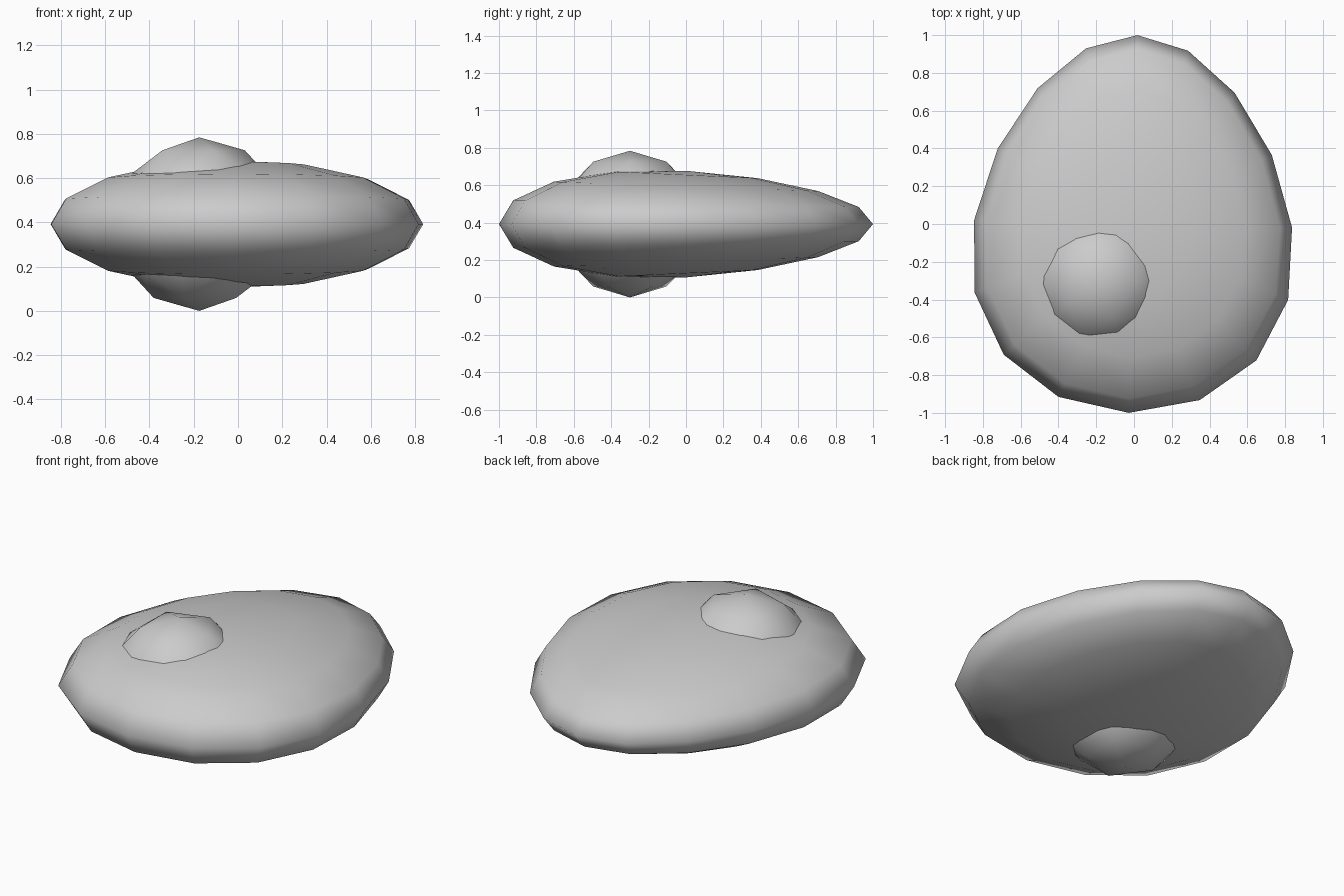
import bpy, math

if "Cube" in bpy.data.objects:
    bpy.data.objects.remove(bpy.data.objects["Cube"])

MID = 0.392  # height of the centre plane and radius of the yolk

# Egg white: flattened ball, wider and thicker towards the front
bpy.ops.mesh.primitive_uv_sphere_add(segments=16, ring_count=8, radius=1)
white = bpy.context.object
white.name = "egg_white"
for v in white.data.vertices:
    taper = 1 - 0.175 * v.co.y
    v.co.x *= 0.842 * taper
    v.co.z *= 0.285 * taper
white.location = (-0.005, 0, MID)
white.rotation_euler.z = math.radians(-1.3)
bpy.ops.object.shade_smooth()

# Yolk: round ball poking out above and below the white
bpy.ops.mesh.primitive_ico_sphere_add(subdivisions=2, radius=MID,
                                      location=(-0.175, -0.30, MID))
yolk = bpy.context.object
yolk.name = "egg_yolk"
bpy.ops.object.shade_smooth()
